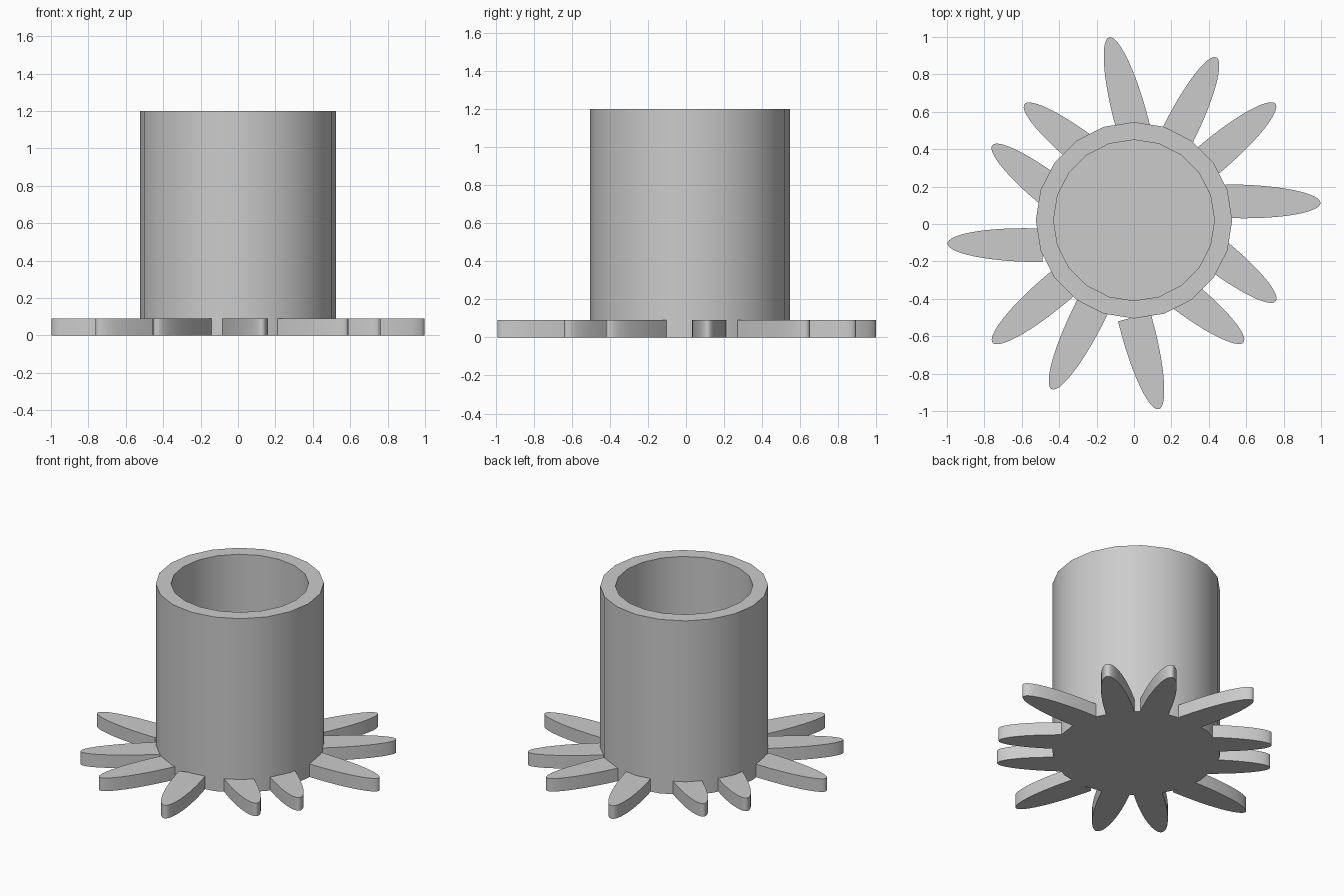
import bpy, bmesh
from math import radians, cos, sin, pi
from mathutils import Vector

cube = bpy.data.objects.get("Cube")
if cube:
    bpy.data.objects.remove(cube)

grey = bpy.data.materials.new("plain grey")
grey.use_nodes = True
grey.diffuse_color = (0.6, 0.6, 0.6, 1)
grey.node_tree.nodes["Principled BSDF"].inputs["Base Color"].default_value = (0.6, 0.6, 0.6, 1)


def finish(name, bm):
    bmesh.ops.recalc_face_normals(bm, faces=bm.faces)
    mesh = bpy.data.meshes.new(name)
    bm.to_mesh(mesh)
    bm.free()
    mesh.materials.append(grey)
    obj = bpy.data.objects.new(name, mesh)
    bpy.context.collection.objects.link(obj)
    bpy.ops.object.select_all(action='DESELECT')
    obj.select_set(True)
    bpy.context.view_layer.objects.active = obj
    bpy.ops.object.shade_smooth_by_angle(angle=radians(30))
    return obj


# Hollow cup: a profile of (radius, height) rings, closed at both floors
SIDES, CUP_Y = 20, 0.02
profile = [(0.525, 0), (0.525, 1.2), (0.43, 1.2), (0.43, 0.1)]
bm = bmesh.new()
rings = [[bm.verts.new((r * sin(2 * pi * i / SIDES), CUP_Y + r * cos(2 * pi * i / SIDES), z))
          for i in range(SIDES)] for r, z in profile]
for low, high in zip(rings, rings[1:]):
    for i in range(SIDES):
        j = (i + 1) % SIDES
        bm.faces.new((low[i], low[j], high[j], high[i]))
bm.faces.new(rings[0])
bm.faces.new(rings[-1])
finish("cup", bm)


# Flat petals: half ellipses whose straight roots run into the cup wall
def petal(name, tip_angle, tip_radius, direction):
    length, half_width, thick, root, steps = 0.45, 0.09, 0.09, 0.06, 32
    along = Vector((cos(direction), sin(direction), 0))
    across = Vector((-along.y, along.x, 0))
    tip = Vector((cos(tip_angle), sin(tip_angle), 0)) * tip_radius + Vector((0, 0.004, 0))
    centre = tip - along * length
    outline = [(-root, -half_width)]
    for i in range(steps + 1):
        t = pi * (i / steps - 0.5)
        outline.append((length * cos(t), half_width * sin(t)))
    outline.append((-root, half_width))
    bm = bmesh.new()
    face = bm.faces.new([bm.verts.new(centre + along * u + across * v) for u, v in outline])
    top = bmesh.ops.extrude_face_region(bm, geom=[face])["geom"]
    bmesh.ops.translate(bm, vec=(0, 0, thick),
                        verts=[g for g in top if isinstance(g, bmesh.types.BMVert)])
    finish(name, bm)


# Petals mirror across a slanted axis and repeat after half a turn
AXIS = 51.9
number = 1
for turn in (0, 180):
    for side in (-1, 1):
        for offset, radius, lean in ((11.7, 0.99, 11.7), (45.7, 1.003, 53), (80.7, 0.865, 90)):
            petal(f"petal_{number}", radians(AXIS + turn + side * offset), radius,
                  radians(AXIS + turn + side * lean))
            number += 1
